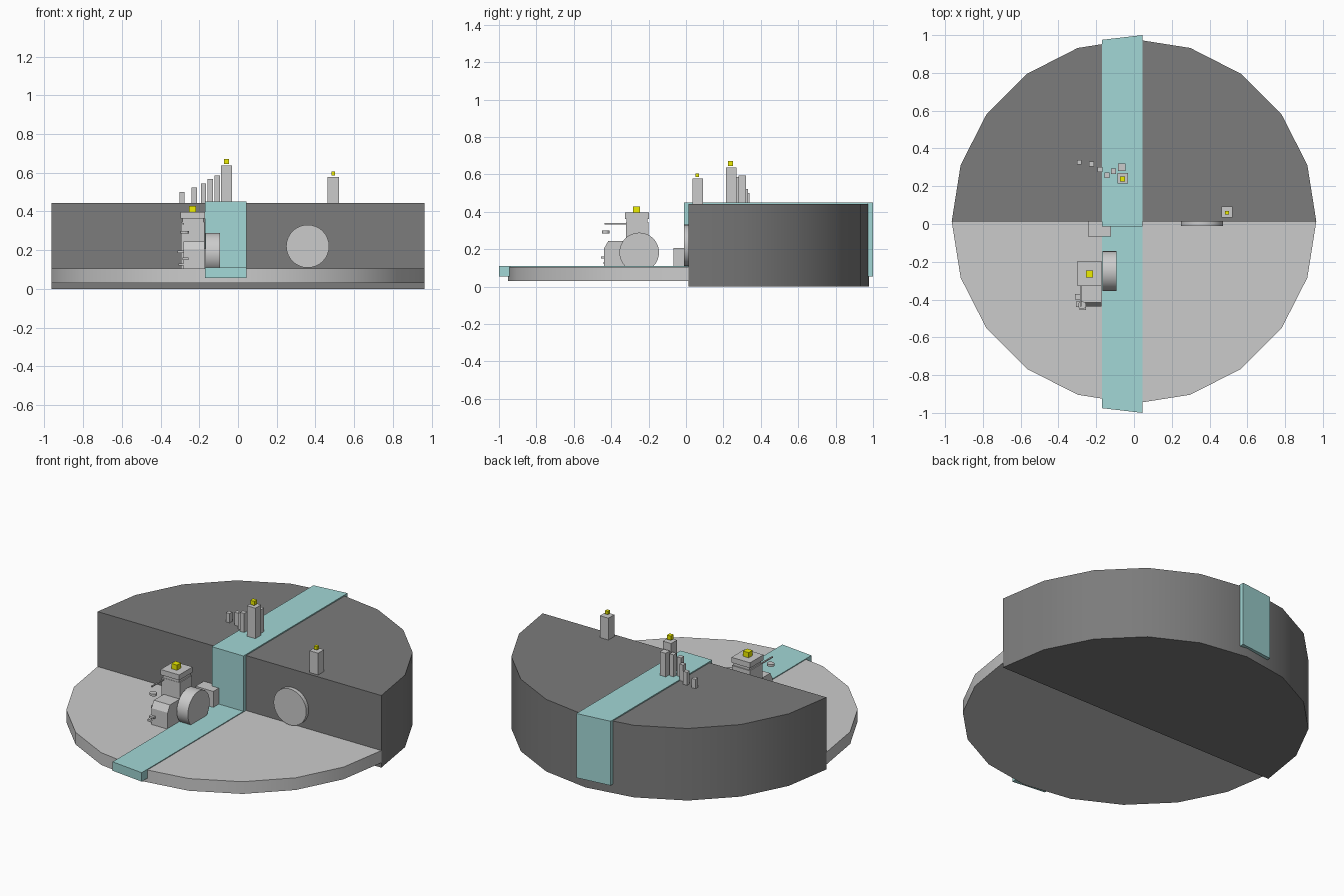
import bpy, bmesh
from math import cos, sin, pi, radians
from mathutils import Vector

if "Cube" in bpy.data.objects:
    bpy.data.objects.remove(bpy.data.objects["Cube"])


def material(name, rgb):
    m = bpy.data.materials.new(name)
    m.diffuse_color = (*rgb, 1)
    m.use_nodes = True
    m.node_tree.nodes["Principled BSDF"].inputs["Base Color"].default_value = m.diffuse_color
    return m


DARK = material("dark_grey", (0.2, 0.2, 0.2))
TEAL = material("teal", (0.36, 0.68, 0.67))
YELLOW = material("yellow", (0.85, 0.85, 0.0))


def prism(name, base, offset, mat=None, smooth=False):
    """Extrude a closed outline; offset may be one vector or one per point."""
    bm = bmesh.new()
    n = len(base)
    offs = offset if isinstance(offset, list) else [offset] * n
    a = [bm.verts.new(p) for p in base]
    b = [bm.verts.new(Vector(p) + Vector(o)) for p, o in zip(base, offs)]
    bm.faces.new(a)
    bm.faces.new(b[::-1])
    for i in range(n):
        j = (i + 1) % n
        bm.faces.new((a[i], b[i], b[j], a[j]))
    bmesh.ops.recalc_face_normals(bm, faces=bm.faces)
    me = bpy.data.meshes.new(name)
    bm.to_mesh(me)
    bm.free()
    ob = bpy.data.objects.new(name, me)
    bpy.context.collection.objects.link(ob)
    if mat:
        me.materials.append(mat)
    if smooth:
        bpy.ops.object.select_all(action='DESELECT')
        bpy.context.view_layer.objects.active = ob
        ob.select_set(True)
        bpy.ops.object.shade_smooth_by_angle(angle=radians(30))
    return ob


def box(name, x, y, z, mat=None):
    base = [(x[0], y[0], z[0]), (x[1], y[0], z[0]), (x[1], y[1], z[0]), (x[0], y[1], z[0])]
    return prism(name, base, (0, 0, z[1] - z[0]), mat)


def post(name, x, y, size, z0, z1, mat=None):
    h = size / 2
    return box(name, (x - h, x + h), (y - h, y + h), (z0, z1), mat)


def half_disc(name, start, z0, z1, mat=None):
    pts = [(0.965 * cos(start + i * pi / 10), 0.014 + 0.965 * sin(start + i * pi / 10), z0)
           for i in range(11)]
    return prism(name, pts, (0, 0, z1 - z0), mat, True)


# Two-level round base
half_disc("upper_platform", 0, 0, 0.443, DARK)
half_disc("lower_platform", pi, 0.03, 0.105)

# Folded stream running over both levels, ends cut slightly askew
outline = [(-1, 0.055), (-1, 0.11), (-0.012, 0.11), (-0.012, 0.45), (1, 0.45), (1, 0.055),
           (0.962, 0.055), (0.962, 0.435), (0.03, 0.435), (0.03, 0.085), (-0.945, 0.085), (-0.945, 0.055)]
shift = [(-0.215, (-0.025 if y > 0 else 0.025) if abs(y) > 0.9 else 0, 0) for y, z in outline]
prism("stream", [(0.045, y, z) for y, z in outline], shift, TEAL)

# Round wall disc
prism("wall_disc", [(0.36 + 0.111 * cos(i * pi / 16), -0.01, 0.22 + 0.111 * sin(i * pi / 16))
                    for i in range(32)], (0, 0.04, 0), None, True)

# Mill with water wheel
prism("water_wheel", [(-0.167, -0.25 + 0.106 * cos(i * pi / 16), 0.183 + 0.106 * sin(i * pi / 16))
                      for i in range(32)], (0.075, 0, 0), None, True)
box("mill_tower", (-0.295, -0.172), (-0.32, -0.2), (0.1, 0.345))
box("mill_tower_neck", (-0.288, -0.178), (-0.318, -0.206), (0.345, 0.363))
box("mill_tower_cap", (-0.298, -0.171), (-0.327, -0.197), (0.363, 0.396))
side = [(-0.32, 0.1), (-0.438, 0.1), (-0.438, 0.205), (-0.415, 0.245), (-0.32, 0.245)]
prism("mill_annex", [(-0.282, y, z) for y, z in side], (0.11, 0, 0))
box("wall_block", (-0.243, -0.122), (-0.066, 0.03), (0.1, 0.208))

# Small fittings on the mill: hanging sign, rod, ledges
box("sign_rod", (-0.286, -0.278), (-0.437, -0.315), (0.333, 0.34))
prism("hanging_dish", [(-0.275 + 0.022 * cos(i * pi / 6), -0.43 + 0.02 * sin(i * pi / 6), 0.285)
                       for i in range(12)], (0, 0, 0.014))
for i, (x, y, z) in enumerate([(-0.3, -0.39, 0.185), (-0.275, -0.445, 0.15), (-0.295, -0.43, 0.12)]):
    box(f"ledge_{i}", (x - 0.013, x + 0.02), (y - 0.01, y + 0.02), (z, z + 0.012))

# Standing pillars on the upper platform: x, y, width, top
pillars = [(-0.06, 0.242, 0.057, 0.637), (-0.066, 0.3, 0.04, 0.595), (-0.108, 0.28, 0.028, 0.585),
           (-0.143, 0.258, 0.028, 0.567), (-0.179, 0.288, 0.026, 0.544), (-0.226, 0.318, 0.026, 0.523),
           (-0.29, 0.327, 0.026, 0.5), (0.492, 0.063, 0.058, 0.577)]
for i, (x, y, w, top) in enumerate(pillars):
    post(f"pillar_{i}", x, y, w, 0.44, top)

# Yellow markers
post("mill_marker", -0.235, -0.265, 0.038, 0.396, 0.428, YELLOW)
post("tall_pillar_marker", -0.06, 0.238, 0.027, 0.645, 0.671, YELLOW)
post("edge_pillar_marker", 0.492, 0.06, 0.02, 0.585, 0.605, YELLOW)
